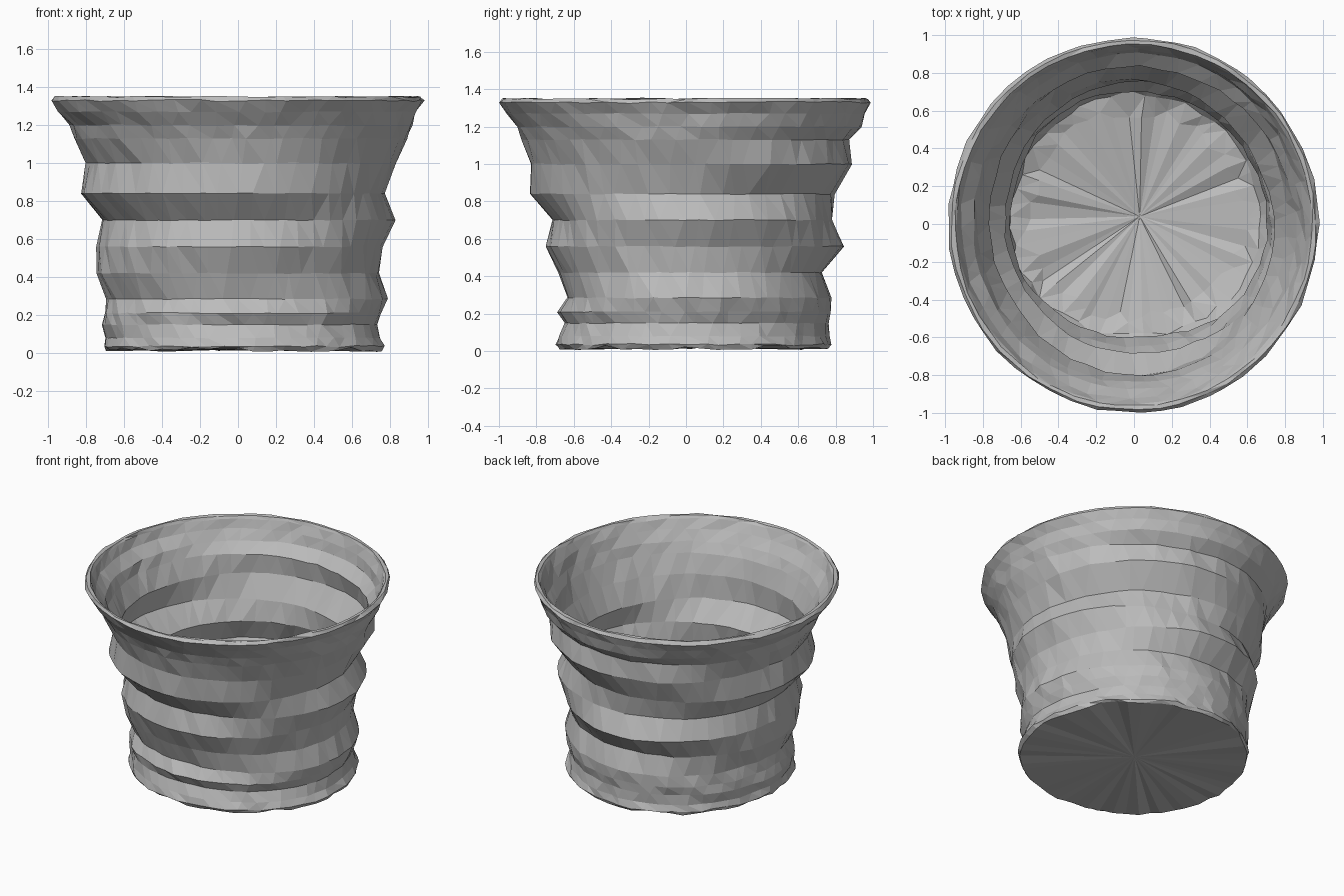
import bpy, bmesh, math, random

random.seed(7)
cube = bpy.data.objects.get("Cube")
if cube:
    bpy.data.objects.remove(cube)

COLS = 52
LEAN = -.75
# Ribbed outer wall: height, then reach to the right (-x), left (+x), front (-y), back (+y)
WALL = [
    (0.035, .71, .775, .695, .775),
    (0.08, .695, .755, .685, .765),
    (0.15, .715, .735, .655, .76),
    (0.21, .705, .76, .685, .775),
    (0.285, .69, .785, .635, .775),
    (0.42, .75, .74, .685, .735),
    (0.56, .745, .76, .755, .85),
    (0.70, .715, .83, .715, .785),
    (0.84, .835, .775, .835, .80),
    (1.00, .80, .84, .835, .885),
    (1.13, .865, .895, .875, .87),
    (1.20, .885, .92, .91, .94),
    (1.27, .95, .94, .96, .96),
    (1.33, .985, .98, 1.0, .99),
]
# Extra bulge of some ribs on the back left and front right diagonals
BULGE = {.56: (-.025, 0), .70: (.015, -.005), .84: (-.02, 0), 1.0: (.025, -.015), 1.13: (-.01, 0)}


def reach(row, a):
    """Blend the four side reaches and the diagonal bulges around the pot."""
    z, right, left, front, back = row
    c, s = math.cos(a), math.sin(a)
    r = (left if c > 0 else right) * c * c + (back if s > 0 else front) * s * s
    back_left, front_right = BULGE.get(z, (0, 0))
    return r + max(0, 2 * s * c) * (back_left if c > 0 else front_right)


def ring(bm, row, z, inset=0.0, skew=0.0, rough=0.01, rough_z=0.0):
    """One hand-pressed ring of vertices; columns lean by the skew."""
    verts = []
    for i in range(COLS):
        a = math.tau * (i + skew + random.uniform(-.25, .25)) / COLS
        r = reach(row, a) - inset + random.uniform(-rough, rough * .5)
        verts.append(bm.verts.new((r * math.cos(a), r * math.sin(a),
                                   z + random.uniform(-rough_z, rough_z))))
    return verts


def cap(bm, loop, centre, flip):
    """Fan of triangles from a loop to a centre point."""
    c = bm.verts.new(centre)
    for i in range(COLS):
        pair = [loop[i], loop[(i + 1) % COLS]]
        bm.faces.new((pair[::-1] if flip else pair) + [c])


bm = bmesh.new()

# Pressed underside
rings = [ring(bm, WALL[0], .018, .012, 0, .008, .012)]
cap(bm, rings[0], (.03, .04, .02), True)

# Outer wall, with slanting columns
last = len(WALL) - 1
for k, row in enumerate(WALL):
    rings.append(ring(bm, row, row[0], skew=LEAN * k, rough_z=.006 if k in (0, last) else .003))

# Rounded lip
for inset, z in ((.015, 1.35), (.035, 1.348), (.045, 1.33)):
    rings.append(ring(bm, WALL[last], z, inset, LEAN * last, .006, .005))

# Thin inner wall follows the ribs
for k in range(last - 1, 2, -1):
    row = WALL[k]
    rings.append(ring(bm, row, row[0], .032, LEAN * k, rough_z=.003))

# Ragged seam where the wall meets the floor
rings.append(ring(bm, WALL[2], .14, .06, LEAN * 2, .02, .01))
rings.append(ring(bm, WALL[2], .11, .15, LEAN * 2, .05, .02))

for lower, upper in zip(rings, rings[1:]):
    for i in range(COLS):
        j = (i + 1) % COLS
        bm.faces.new((lower[i], lower[j], upper[j], upper[i]))

# Dished floor
cap(bm, rings[-1], (.03, .04, .045), False)

bmesh.ops.triangulate(bm, faces=[f for f in bm.faces if len(f.verts) > 3])
bmesh.ops.recalc_face_normals(bm, faces=bm.faces)

mesh = bpy.data.meshes.new("clay_pot")
bm.to_mesh(mesh)
bm.free()
pot = bpy.data.objects.new("clay_pot", mesh)
bpy.context.collection.objects.link(pot)

# Plain grey clay
clay = bpy.data.materials.new("grey_clay")
clay.use_nodes = True
colour = (.5, .5, .5, 1)
clay.diffuse_color = colour
clay.node_tree.nodes["Principled BSDF"].inputs["Base Color"].default_value = colour
mesh.materials.append(clay)
